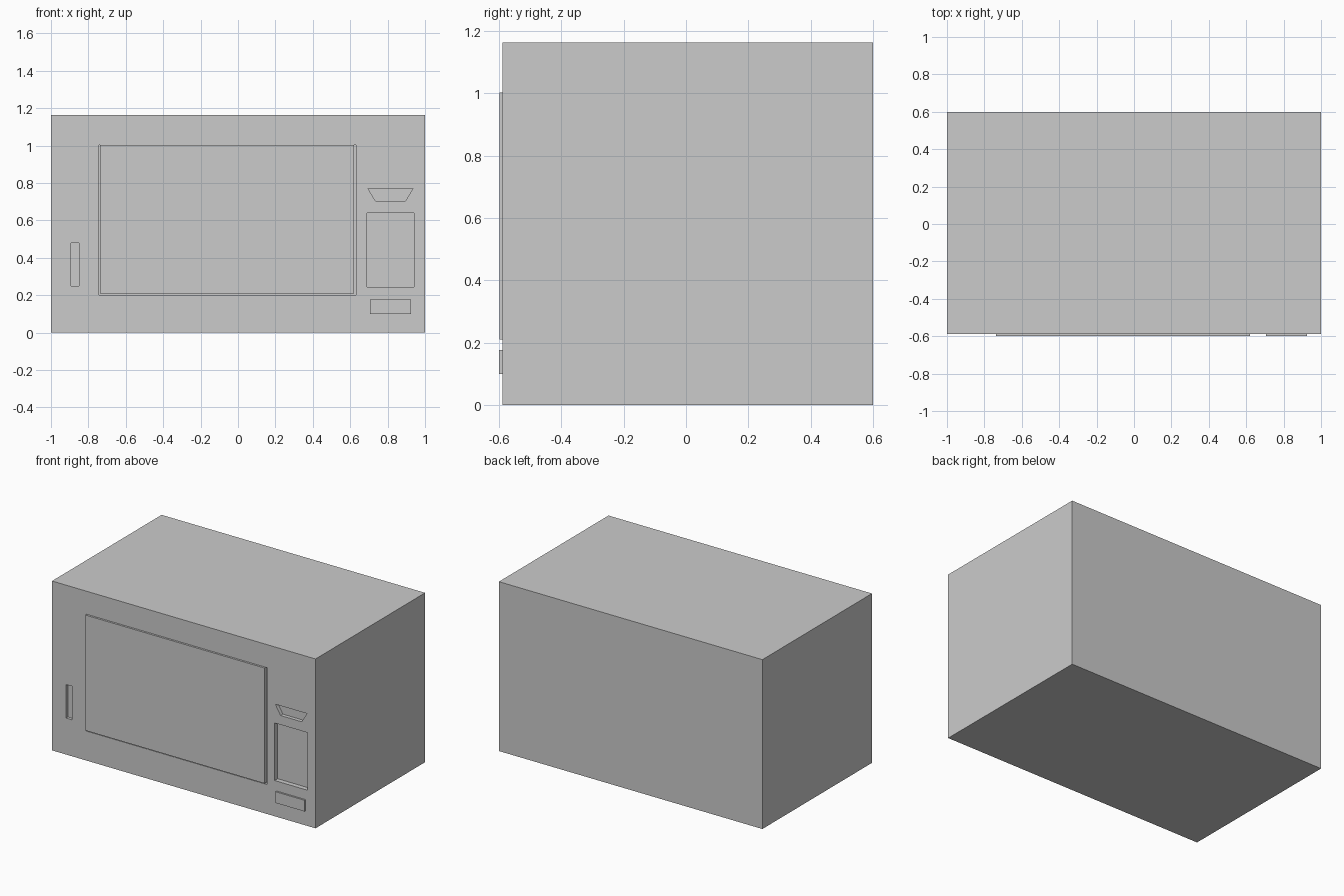
import bpy, bmesh

if "Cube" in bpy.data.objects:
    bpy.data.objects.remove(bpy.data.objects["Cube"])

FRONT = -0.588   # front plane of the casing


def prism(name, outline, y0, y1):
    """Extrude an (x, z) outline from y0 to y1."""
    bm = bmesh.new()
    face = bm.faces.new([bm.verts.new((x, y0, z)) for x, z in outline])
    ext = bmesh.ops.extrude_face_region(bm, geom=[face])
    verts = [g for g in ext["geom"] if isinstance(g, bmesh.types.BMVert)]
    bmesh.ops.translate(bm, verts=verts, vec=(0, y1 - y0, 0))
    bmesh.ops.recalc_face_normals(bm, faces=bm.faces)
    mesh = bpy.data.meshes.new(name)
    bm.to_mesh(mesh)
    bm.free()
    ob = bpy.data.objects.new(name, mesh)
    bpy.context.collection.objects.link(ob)
    return ob


def rect(x0, x1, z0, z1):
    return [(x0, z0), (x1, z0), (x1, z1), (x0, z1)]


# Casing
casing = prism("casing", rect(-1, 1, 0, 1.162), FRONT, 0.6)

# Recesses in the front: door opening, keypad, display, side slot
recesses = {
    "door_opening": (rect(-0.742, 0.63, 0.202, 1.004), 0.05),
    "keypad_recess": (rect(0.69, 0.94, 0.245, 0.64), 0.033),
    "display_recess": ([(0.735, 0.703), (0.895, 0.703), (0.935, 0.77), (0.695, 0.77)], 0.025),
    "slot_recess": (rect(-0.893, -0.85, 0.25, 0.48), 0.02),
}
for name, (outline, depth) in recesses.items():
    cutter = prism(name + "_cutter", outline, FRONT - 0.05, FRONT + depth)
    cutter.hide_render = True
    cutter.hide_viewport = False
    mod = casing.modifiers.new(name, "BOOLEAN")
    mod.operation = "DIFFERENCE"
    mod.solver = "EXACT"
    mod.object = cutter
    bpy.context.view_layer.objects.active = casing
    bpy.ops.object.modifier_apply(modifier=name)
    bpy.data.objects.remove(cutter)

# Door panel, lighter grey
door = prism("door_panel", rect(-0.738, 0.621, 0.21, 1.002), -0.598, FRONT + 0.04)
mat = bpy.data.materials.new("light_grey")
mat.diffuse_color = (0.95, 0.95, 0.95, 1)
mat.use_nodes = True
mat.node_tree.nodes["Principled BSDF"].inputs["Base Color"].default_value = mat.diffuse_color
door.data.materials.append(mat)

# Raised door release button
prism("release_button", rect(0.705, 0.925, 0.10, 0.177), -0.6, FRONT + 0.01)
